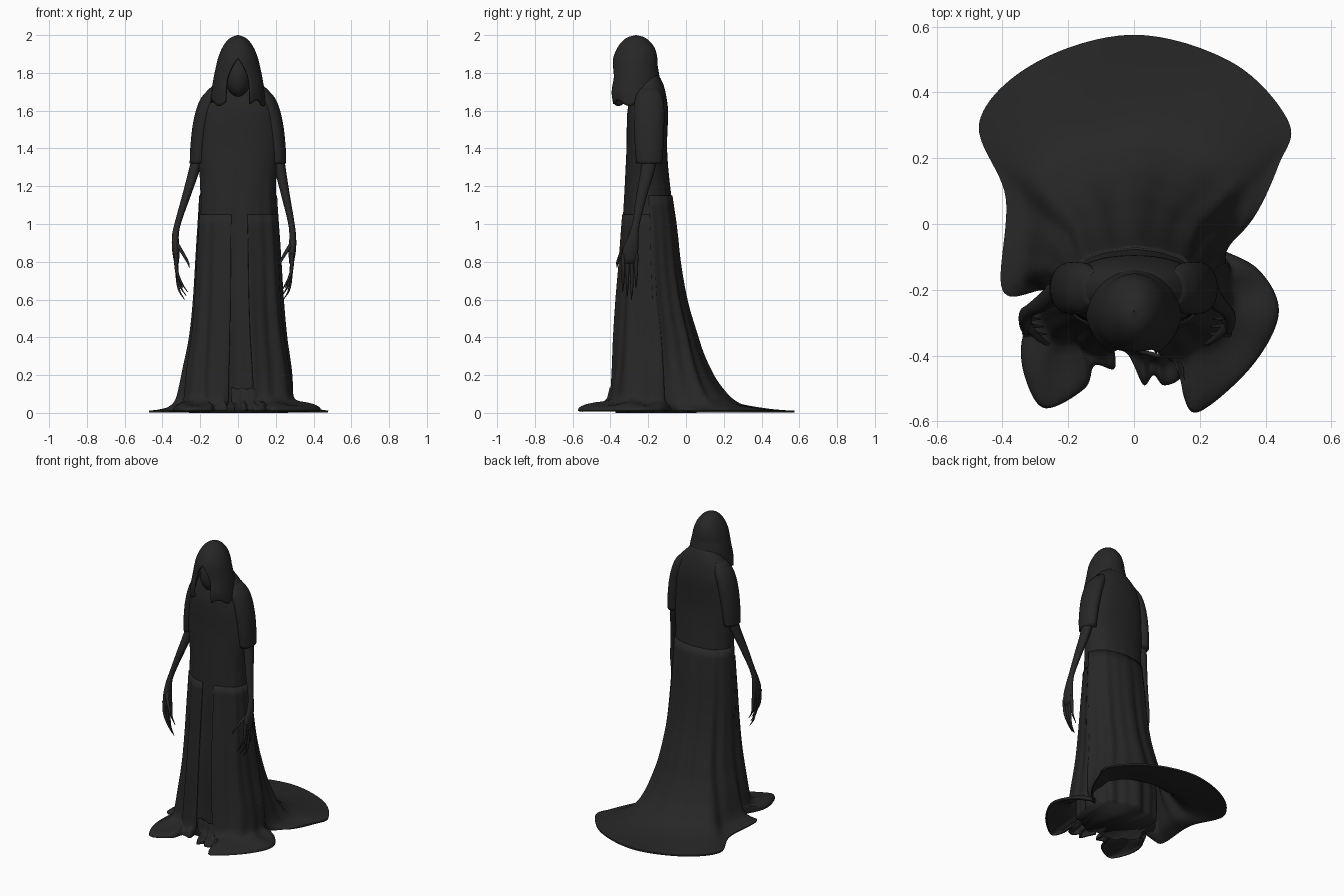
import bpy, bmesh, math

cube = bpy.data.objects.get("Cube")
if cube:
    bpy.data.objects.remove(cube)

cloth = bpy.data.materials.new("charcoal black")
cloth.use_nodes = True
COLOUR = (0.02, 0.02, 0.02, 1)
cloth.diffuse_color = COLOUR
bsdf = cloth.node_tree.nodes["Principled BSDF"]
bsdf.inputs["Base Color"].default_value = COLOUR
bsdf.inputs["Roughness"].default_value = 0.8


def sample(table, t):
    """Smooth interpolation of table rows keyed by their first value."""
    t = min(max(t, table[0][0]), table[-1][0])
    i = 0
    while i < len(table) - 2 and t > table[i + 1][0]:
        i += 1
    a, b = table[i], table[i + 1]
    p, n = table[max(i - 1, 0)], table[min(i + 2, len(table) - 1)]
    h = b[0] - a[0]
    s = (t - a[0]) / h
    out = []
    for c in range(1, len(a)):
        m0 = (b[c] - p[c]) / (b[0] - p[0]) * h
        m1 = (n[c] - a[c]) / (n[0] - a[0]) * h
        out.append(a[c] + s * m0 + s * s * (3 * (b[c] - a[c]) - 2 * m0 - m1)
                   + s ** 3 * (2 * (a[c] - b[c]) + m0 + m1))
    return out


def loft(name, rows, closed=True, thickness=0):
    """Skin a stack of rows, listed from low to high."""
    bm = bmesh.new()
    grid = [[bm.verts.new(p) for p in row] for row in rows]
    n = len(grid[0])
    for low, high in zip(grid, grid[1:]):
        for j in range(n if closed else n - 1):
            k = (j + 1) % n
            bm.faces.new((low[j], low[k], high[k], high[j]))
    if closed:
        bm.faces.new(grid[0][::-1])
        bm.faces.new(grid[-1])
    bmesh.ops.remove_doubles(bm, verts=bm.verts, dist=0.0002)
    for f in bm.faces:
        f.smooth = True
    mesh = bpy.data.meshes.new(name)
    bm.to_mesh(mesh)
    bm.free()
    mesh.materials.append(cloth)
    ob = bpy.data.objects.new(name, mesh)
    bpy.context.collection.objects.link(ob)
    if thickness:
        solid = ob.modifiers.new("cloth thickness", "SOLIDIFY")
        solid.thickness = thickness
        solid.offset = -1
    return ob


def oval(a, hw, front, back, power=0.9):
    c, s = math.cos(a), math.sin(a)
    x = math.copysign(abs(c) ** power, c) * hw
    y = (front + back) / 2 + math.copysign(abs(s) ** power, s) * (back - front) / 2
    return x, y


# Robe outline by height: half width, front, back
BODY = [(0, .27, -.385, .06), (.2, .265, -.375, .05), (.4, .24, -.37, .03),
        (.6, .225, -.36, -.01), (.8, .215, -.345, -.04), (1, .205, -.335, -.06),
        (1.2, .2, -.325, -.085), (1.4, .215, -.315, -.1), (1.6, .205, -.31, -.095),
        (1.68, .175, -.29, -.105), (1.74, .13, -.27, -.12), (1.8, .07, -.25, -.15)]


def robe_point(a, z, grow=0):
    hw, front, back = sample(BODY, z)
    fold = max(0, 1.3 - z) * 0.008 * (math.sin(9 * a + 0.6) + 0.6 * math.sin(17 * a))
    g = grow + fold
    return oval(a, hw + g, front - g, back + g)


def turn(n):
    return [2 * math.pi * j / n for j in range(n)]


# Inner robe and chest
rows = []
for i in range(61):
    z = 1.8 * i / 60
    tuck = -0.02 * max(0, 1 - z / 0.5)
    rows.append([(*robe_point(a, z, tuck), z) for a in turn(112)])
loft("robe", rows)

# How far each cloth has spread to its floor outline, by height
TRAIN = [(.012, 1), (.02, .8), (.04, .53), (.07, .38), (.12, .27),
         (.2, .16), (.35, .05), (.6, 0), (1.2, 0)]
PUDDLE = [(.012, 1), (.03, .95), (.045, .75), (.055, .4), (.08, .2),
          (.15, .12), (.3, .06), (.6, 0), (1.2, 0)]


def panel(name, start, end, top, spread, outline, cols=60):
    keyed = [(i / (len(outline) - 1), *p) for i, p in enumerate(outline)]
    rows = []
    for i in range(56):
        z = 0.012 + (top - 0.012) * (i / 55) ** 3
        w = sample(spread, z)[0]
        row = []
        for j in range(cols + 1):
            u = j / cols
            a = math.radians(start + (end - start) * u)
            x, y = robe_point(a, z, 0.01 - 0.02 * max(0, z / top - 0.8))
            fx, fy = sample(keyed, u)
            lift = 0.008 * w * (1 - w) * 4 * math.sin(u * 23)
            row.append((x + (fx - x) * w, y + (fy - y) * w, max(0.012, z + lift)))
        rows.append(row)
    return loft(name, rows, closed=False, thickness=0.011)


# Long train behind and the parted front skirts
panel("train", 2, 190, 1.15, TRAIN,
      [(.2, -.13), (.35, 0), (.44, .18), (.47, .31), (.3, .49), (0, .575),
       (-.3, .49), (-.47, .31), (-.39, .08), (-.4, -.2), (-.27, -.2)], 120)
panel("left_skirt", -78, 8, 1.05, PUDDLE,
      [(.15, -.42), (.15, -.52), (.2, -.57), (.36, -.43), (.44, -.27),
       (.38, -.14), (.25, -.07)])
panel("right_skirt", 182, 262, 1.05, PUDDLE,
      [(-.28, -.22), (-.34, -.35), (-.33, -.47), (-.27, -.56), (-.15, -.5),
       (-.12, -.43), (-.06, -.44), (-.06, -.37)])
panel("middle_hem", -97, -66, 0.13, PUDDLE,
      [(-.02, -.39), (0, -.43), (.03, -.49), (.06, -.46), (.09, -.49),
       (.14, -.47), (.16, -.41)])

# Hood by height: half width, front, back, half angle of the face opening
HOOD = [(1.64, .145, -.4, -.14, 27), (1.7, .14, -.41, -.13, 28),
        (1.78, .128, -.395, -.14, 26), (1.84, .115, -.39, -.15, 14),
        (1.88, .105, -.385, -.152, 0), (1.93, .085, -.365, -.165, 0),
        (1.97, .058, -.335, -.195, 0), (1.99, .033, -.305, -.225, 0),
        (2, .002, -.267, -.263, 0)]
rows = []
for i in range(49):
    t = 1 - (1 - i / 48) ** 2
    z = 1.64 + 0.36 * t
    hw, front, back, gap = sample(HOOD, z)
    gap = max(0, gap)
    row = []
    for j in range(81):
        a = math.radians(-90 + gap + (360 - 2 * gap) * j / 80)
        hem = 0.015 * math.sin(6 * a) * max(0, 1 - t * 4)
        row.append((*oval(a, hw, front, back, 1), z + hem))
    rows.append(row)
loft("hood", rows, closed=False, thickness=0.014)

# Shrouded face in the hood opening
rows = []
for i in range(25):
    v = math.pi * (i / 24 - 0.5)
    r = max(0.002, math.cos(v))
    rows.append([(0.07 * r * math.cos(a), -0.29 + 0.075 * r * math.sin(a),
                  1.785 + 0.11 * math.sin(v)) for a in turn(32)])
loft("face", rows)


def limb(name, table, side, steps=24, segs=20):
    """Tapering limb by height: x, y, half width, half depth."""
    low, high = table[0][0], table[-1][0]
    rows = []
    for i in range(steps + 1):
        z = low + (high - low) * i / steps
        x, y, rx, ry = sample(table, z)
        if side < 0:
            x += 0.042 * min(1, max(0, (1.35 - z) / 0.4))
        ring = [(side * x + rx * math.cos(a), y + ry * math.sin(a), z) for a in turn(segs)]
        rows.append(ring)
    return loft(name, rows)


# Sleeves, arms and long clawed fingers
for side, word in ((1, "left"), (-1, "right")):
    limb(word + "_sleeve",
         [(1.32, .212, -.195, .042, .068), (1.4, .208, -.195, .045, .075),
          (1.55, .185, -.195, .05, .08), (1.66, .15, -.195, .05, .075),
          (1.72, .12, -.195, .03, .05)], side, segs=32)
    limb(word + "_arm",
         [(.79, .283, -.3, .012, .034), (.86, .287, -.295, .02, .042),
          (.93, .29, -.28, .018, .028), (1, .283, -.265, .017, .02),
          (1.15, .252, -.235, .023, .029), (1.3, .222, -.2, .03, .038),
          (1.45, .2, -.19, .033, .045)], side, segs=24)
    for k in range(4):
        y = -0.333 + 0.023 * k
        tip = 0.64 - 0.02 * k if k < 3 else 0.66
        limb(f"{word}_finger_{k + 1}",
             [(tip, .225 + .008 * k, y - .002, .002, .002),
              (tip + .05, .258 + .006 * k, y, .006, .007),
              (.75, .282, y, .009, .01), (.84, .287, y, .011, .012)], side, 18, 12)
    limb(word + "_thumb",
         [(.77, .215, -.365, .002, .002), (.8, .225, -.362, .007, .007),
          (.86, .26, -.335, .011, .011), (.9, .287, -.3, .014, .014)], side, 18, 12)
